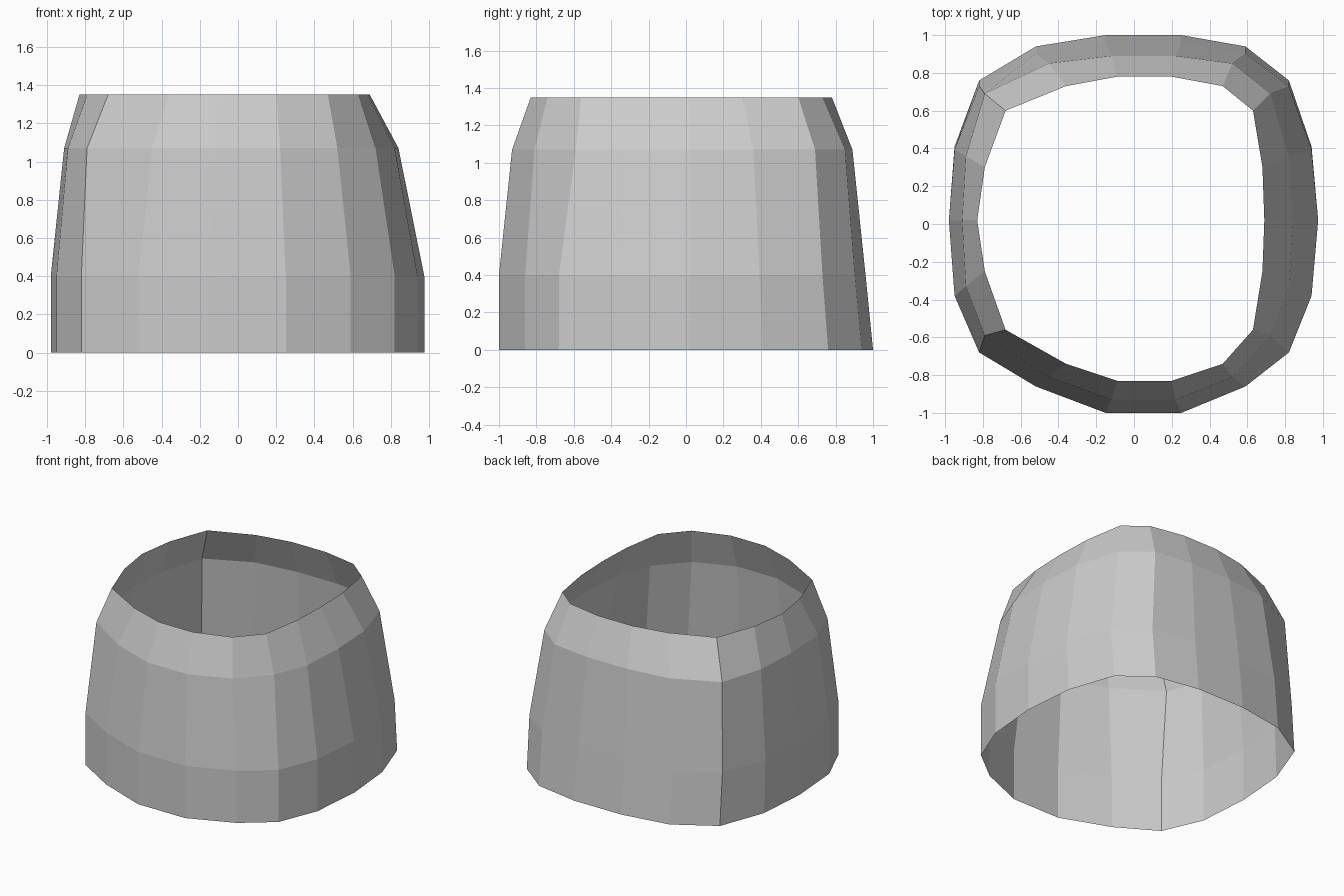
import bpy
import bmesh

cube = bpy.data.objects.get("Cube")
if cube:
    bpy.data.objects.remove(cube, do_unlink=True)


def make_material(name, colour):
    material = bpy.data.materials.new(name)
    material.use_nodes = True
    material.diffuse_color = colour
    material.node_tree.nodes["Principled BSDF"].inputs["Base Color"].default_value = colour
    return material


def ring_outline(columns, front_depths, back_depths):
    """Rounded-square outline, counter-clockwise from the right-hand side point.

    Columns run across the model; depths run from the sides to the middle,
    and each depth is shared by the mirrored pair of columns.
    """
    inner = columns[1:-1]
    side_y = 0.02
    front = list(zip(inner, front_depths + front_depths[::-1]))
    back = list(zip(inner, back_depths + back_depths[::-1]))
    return [(columns[0], side_y)] + front + [(columns[-1], side_y)] + back[::-1]


# Outlines of the base, shoulder and rim
base = ring_outline(
    [-0.98, -0.95, -0.82, -0.52, -0.15, 0.25, 0.59, 0.82, 0.94, 0.975],
    [-0.38, -0.68, -0.86, -1], [0.41, 0.76, 0.94, 1])
shoulder = ring_outline(
    [-0.91, -0.89, -0.79, -0.45, -0.12, 0.22, 0.52, 0.72, 0.82, 0.84],
    [-0.33, -0.59, -0.81, -0.93], [0.36, 0.69, 0.85, 0.89])
rim = ring_outline(
    [-0.83, -0.79, -0.68, -0.36, -0.09, 0.2, 0.47, 0.63, 0.68, 0.69],
    [-0.25, -0.56, -0.74, -0.83], [0.3, 0.6, 0.73, 0.78])

# The waist repeats the base, with the back leaning slightly inward
waist = [(x, y * 0.96 if y > 0 else y) for x, y in base]

# Open band: bridge each outline to the one above it
bm = bmesh.new()
levels = [(0, base), (0.4, waist), (1.07, shoulder), (1.35, rim)]
rings = [[bm.verts.new((x, y, z)) for x, y in outline] for z, outline in levels]
for lower, upper in zip(rings, rings[1:]):
    for i in range(len(lower)):
        j = (i + 1) % len(lower)
        bm.faces.new((lower[i], lower[j], upper[j], upper[i]))

mesh = bpy.data.meshes.new("open_band")
bm.to_mesh(mesh)
bm.free()
mesh.materials.append(make_material("light grey", (0.6, 0.6, 0.6, 1)))
band = bpy.data.objects.new("open_band", mesh)
bpy.context.collection.objects.link(band)
